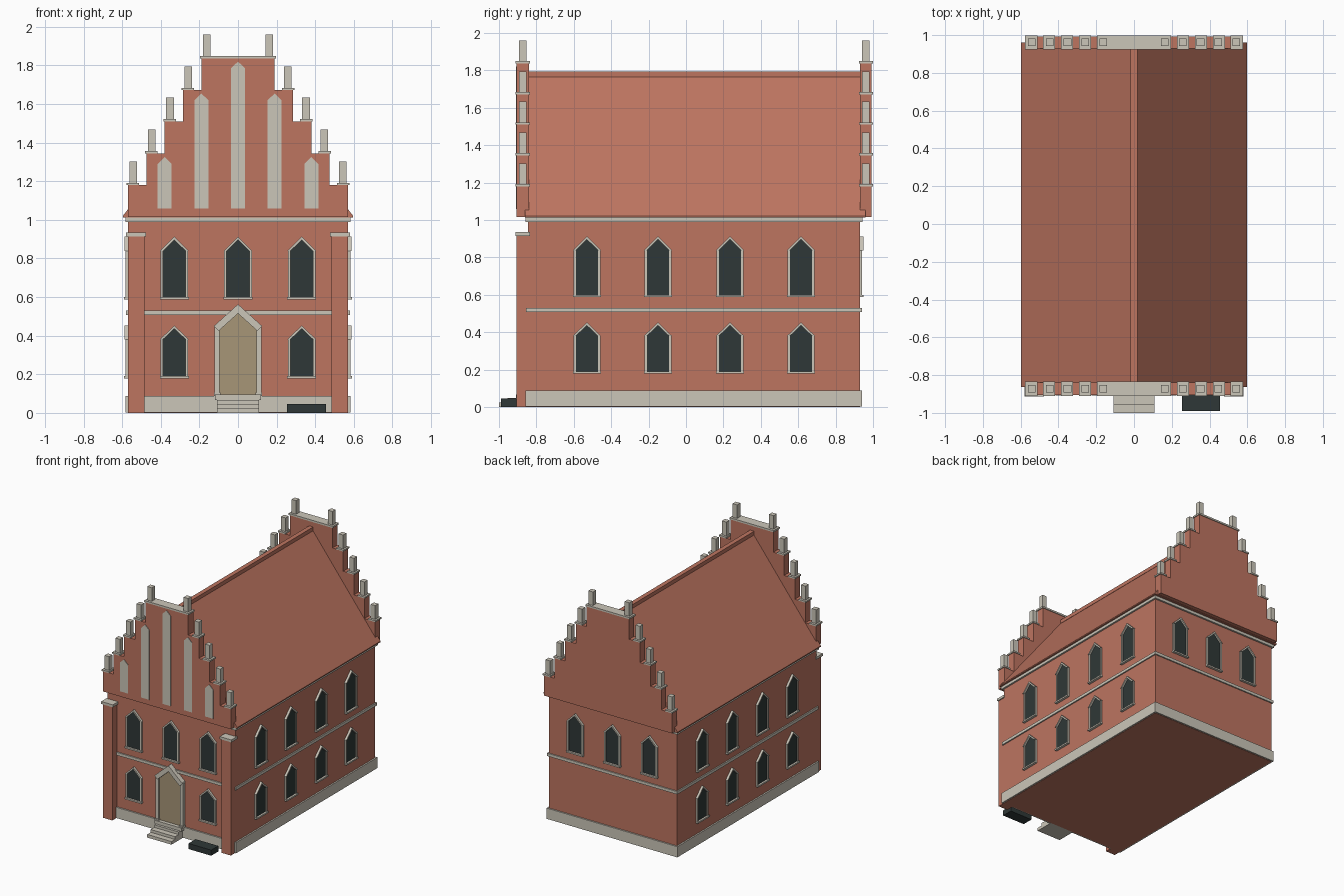
import bpy, bmesh

if "Cube" in bpy.data.objects:
    bpy.data.objects.remove(bpy.data.objects["Cube"])

W, YF, YB = 0.57, -0.845, 0.93      # body half width, front and back wall


def material(name, col):
    m = bpy.data.materials.new(name)
    m.diffuse_color = (*col, 1)
    m.use_nodes = True
    m.node_tree.nodes["Principled BSDF"].inputs["Base Color"].default_value = m.diffuse_color
    return m


BRICK = material("brick_red", (0.51, 0.176, 0.118))
STONE = material("pale_stone", (0.60, 0.565, 0.485))
GLASS = material("dark_glass", (0.028, 0.039, 0.038))
WOOD = material("tan_door", (0.39, 0.303, 0.187))

# Each wall maps (along, height, outward) to world space
WALLS = {
    "front": lambda u, v, d: (u, YF - d, v),
    "back": lambda u, v, d: (u, YB + d, v),
    "left": lambda u, v, d: (-W - d, u, v),
    "right": lambda u, v, d: (W + d, u, v),
}


def prism(name, pts, wall, d0, d1, mat):
    """Outline on a wall, extruded outward from d0 to d1."""
    f = WALLS[wall]
    bm = bmesh.new()
    a = [bm.verts.new(f(u, v, d0)) for u, v in pts]
    b = [bm.verts.new(f(u, v, d1)) for u, v in pts]
    bm.faces.new(a)
    bm.faces.new(b[::-1])
    n = len(pts)
    for i in range(n):
        j = (i + 1) % n
        bm.faces.new((a[i], b[i], b[j], a[j]))
    bmesh.ops.recalc_face_normals(bm, faces=bm.faces)
    me = bpy.data.meshes.new(name)
    bm.to_mesh(me)
    bm.free()
    me.materials.append(mat)
    ob = bpy.data.objects.new(name, me)
    bpy.context.collection.objects.link(ob)
    return ob


def box(name, x0, x1, y0, y1, z0, z1, mat):
    pts = [(x0, z0), (x1, z0), (x1, z1), (x0, z1)]
    return prism(name, pts, "front", YF - y0, YF - y1, mat)


def arch(c, w, z0, spring, apex):
    return [(c - w, z0), (c + w, z0), (c + w, spring), (c, apex), (c - w, spring)]


def window(wall, c, z0, spring, apex):
    """Glass, jambs with pointed head, hood and sill."""
    wo, wi, ao = 0.072, 0.059, apex + 0.014
    prism("window_glass", arch(c, wi + 0.004, z0, spring, apex + 0.004), wall, -0.01, 0.004, GLASS)
    prism("window_frame", [(c - wo, z0), (c - wo, spring), (c, ao), (c + wo, spring), (c + wo, z0),
                           (c + wi, z0), (c + wi, spring), (c, apex), (c - wi, spring), (c - wi, z0)],
          wall, -0.01, 0.012, STONE)
    prism("window_hood", [(c - wo - 0.003, spring), (c, ao + 0.003), (c + wo + 0.003, spring),
                          (c + wi, spring), (c, apex), (c - wi, spring)], wall, -0.01, 0.018, STONE)
    prism("window_sill", [(c - 0.075, z0 - 0.012), (c + 0.075, z0 - 0.012), (c + 0.075, z0), (c - 0.075, z0)],
          wall, -0.01, 0.02, STONE)


# Body and horizontal bands
box("body", -W, W, YF, YB, 0, 1.02, BRICK)
for name, z0, z1, o in (("plinth", 0.002, 0.088, 0.012),
                        ("string_course", 0.507, 0.53, 0.01),
                        ("cornice", 0.99, 1.014, 0.014)):
    box(name, -W - o, W + o, YF - o, YB + o, z0, z1, STONE)

# Roof and ridge
prism("roof", [(-0.597, 1.012), (0.597, 1.012), (0.597, 1.02), (0, 1.785), (-0.597, 1.02)],
      "front", 0.017, YF - 0.96, BRICK)
box("ridge", -0.018, 0.018, YF, YB, 1.765, 1.795, BRICK)

# Front corner buttresses with caps
for s in (-1, 1):
    xa, xb = sorted((s * 0.485, s * W))
    box("buttress", xa, xb, -0.905, YF + 0.01, 0, 0.918, BRICK)
    box("buttress_cap", xa - 0.009, xb + 0.009, -0.912, -0.835, 0.915, 0.935, STONE)

# Stepped gables with copings and pinnacles
STEPS = [(0.57, 1.18), (0.475, 1.345), (0.38, 1.51), (0.285, 1.672), (0.19, 1.836)]
half = [(W, 1.016)]
for i, (x, z) in enumerate(STEPS):
    half.append((x, z))
    if i < 4:
        half.append((STEPS[i + 1][0], z))
outline = half + [(-x, z) for x, z in reversed(half)]
for y0, y1 in ((-0.905, -0.84), (0.93, 0.993)):
    prism("stepped_gable", outline, "front", YF - y0, YF - y1, BRICK)
    ym = (y0 + y1) / 2
    for x, z in STEPS:
        for s in (-1, 1):
            if x > 0.2:
                xa, xb = sorted((s * (x - 0.058), s * (x + 0.007)))
                box("coping", xa, xb, y0 - 0.006, y1 + 0.006, z, z + 0.012, STONE)
            c = s * (x - 0.028)
            box("pinnacle", c - 0.02, c + 0.02, ym - 0.02, ym + 0.02, z, z + 0.123, STONE)
    box("top_coping", -0.197, 0.197, y0 - 0.006, y1 + 0.006, 1.836, 1.85, STONE)

# Blind lancets on the front gable
for c, top in ((0, 1.82), (-0.19, 1.655), (0.19, 1.655), (-0.38, 1.325), (0.38, 1.325)):
    prism("blind_lancet", arch(c, 0.036, 1.06, top - 0.035, top), "front", 0.055, 0.064, STONE)

# Windows: lower and upper rows
LOW, HIGH = (0.19, 0.38, 0.436), (0.6, 0.838, 0.896)
for c in (-0.33, 0, 0.33):
    window("front", c, *HIGH)
    window("back", c, *HIGH)
    if c:
        window("front", c, *LOW)
for wall in ("left", "right"):
    for c in (-0.53, -0.15, 0.235, 0.615):
        window(wall, c, *LOW)
        window(wall, c, *HIGH)

# Door with stone portal
prism("door", arch(0, 0.098, 0.09, 0.43, 0.52), "front", -0.01, 0.016, WOOD)
for s in (-1, 1):
    xa, xb = sorted((s * 0.095, s * 0.121))
    box("door_jamb", xa, xb, YF - 0.03, YF + 0.01, 0.088, 0.455, STONE)
    box("jamb_base", xa - 0.004, xb + 0.004, YF - 0.036, YF + 0.01, 0.088, 0.105, STONE)
prism("door_hood", [(-0.125, 0.45), (0, 0.563), (0.125, 0.45), (0.1, 0.425), (0, 0.515), (-0.1, 0.425)],
      "front", -0.01, 0.04, STONE)

# Entrance steps and threshold
for y, z in ((-1.0, 0.025), (-0.955, 0.047), (-0.91, 0.068)):
    box("step", -0.108, 0.108, y, YF, 0, z, STONE)
box("threshold", -0.12, 0.12, -0.89, YF, 0.066, 0.094, STONE)

# Low dark box in front of the wall
box("cellar_hatch", 0.253, 0.455, -0.99, -0.9, 0, 0.045, GLASS)
